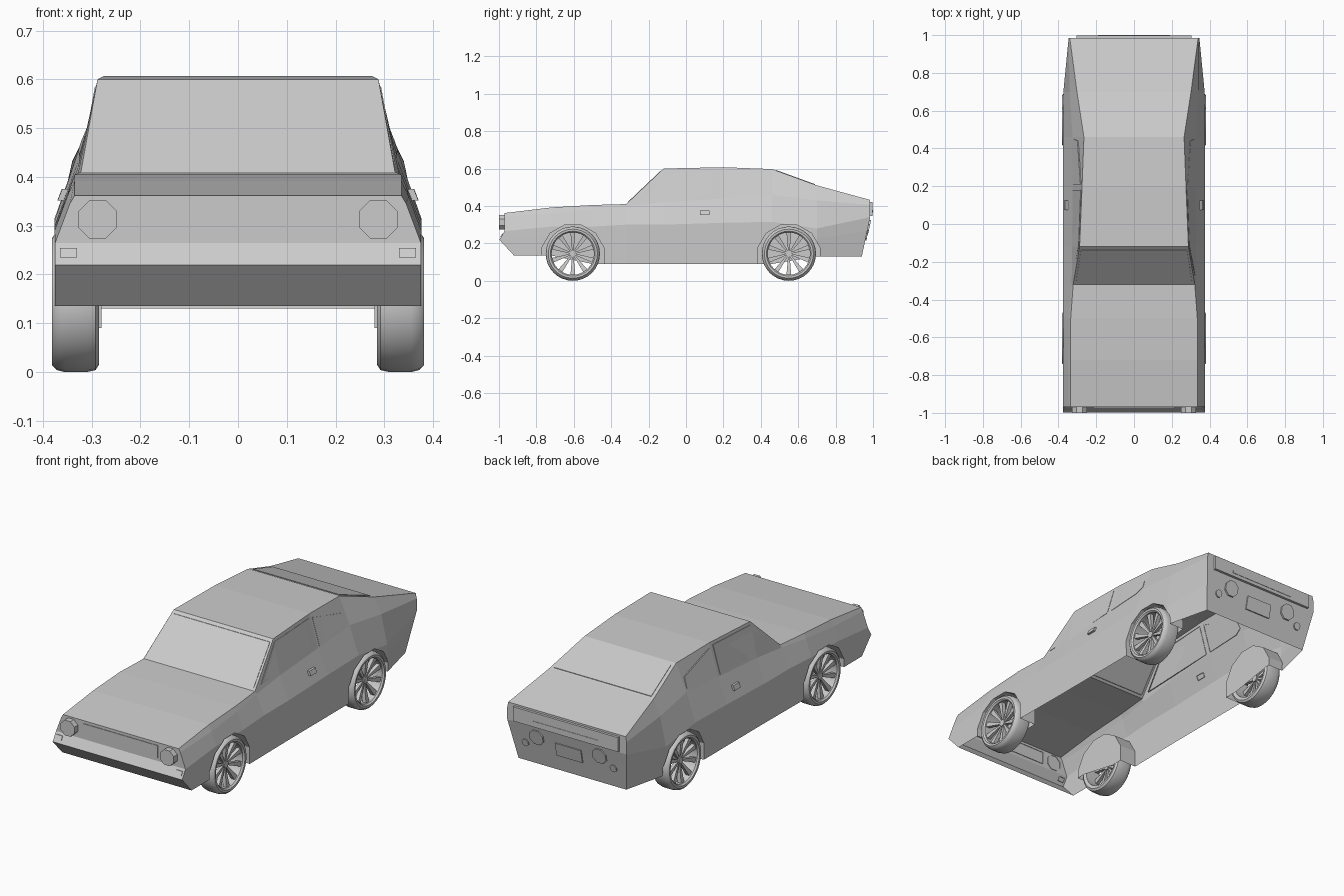
import bpy, bmesh
from math import sin, cos, pi
from mathutils import Vector, Matrix
from mathutils.bvhtree import BVHTree

if "Cube" in bpy.data.objects:
    bpy.data.objects.remove(bpy.data.objects["Cube"])


def make_object(name, bm, smooth=False, mirror=False):
    bmesh.ops.recalc_face_normals(bm, faces=bm.faces)
    mesh = bpy.data.meshes.new(name)
    bm.to_mesh(mesh)
    bm.free()
    ob = bpy.data.objects.new(name, mesh)
    bpy.context.collection.objects.link(ob)
    if smooth:
        bpy.ops.object.select_all(action='DESELECT')
        ob.select_set(True)
        bpy.context.view_layer.objects.active = ob
        bpy.ops.object.shade_smooth_by_angle(angle=0.7)
    if mirror:
        ob.modifiers.new("mirror", 'MIRROR')
    return ob


def bridge(bm, a, b, closed=True):
    n = len(a)
    for i in range(n if closed else n - 1):
        j = (i + 1) % n
        bm.faces.new((a[i], a[j], b[j], b[i]))


# Body cross-sections: y, then (x, z) of top edge, belt, fold and sill
sections = [
    (-0.97, .335, .362, .345, .345, .375, .265, .375, .135),
    (-0.72, .335, .392, .350, .360, .376, .290, .376, .135),
    (-0.50, .335, .405, .345, .380, .376, .290, .376, .090),
    (-0.32, .322, .410, .330, .398, .376, .300, .374, .090),
    (-0.12, .288, .600, .328, .420, .376, .300, .372, .090),
    (0.20, .275, .607, .325, .440, .376, .310, .372, .090),
    (0.46, .265, .597, .325, .460, .376, .315, .372, .090),
    (0.70, .302, .510, .340, .430, .374, .280, .370, .130),
    (0.985, .340, .432, .346, .405, .346, .340, .312, .130),
]
bm = bmesh.new()
rings = []
for k, (y, xt, zt, xm, zm, xf, zf, xb, zb) in enumerate(sections):
    t = 0.35
    low = Vector((xf + (xb - xf) * t, y, zf + (zb - zf) * t))
    sill = Vector((xb, y, zb))
    if k == 0:                      # bumper point and chin
        low.y, sill.y = -0.998, -0.92
    if k == len(sections) - 1:      # tail leans in
        low.y, sill.y = 0.969, 0.94
    half = [Vector((xt, y, zt)), Vector((xm, y, zm)), Vector((xf, y, zf)), low, sill]
    right = [bm.verts.new(p) for p in half]
    left = [bm.verts.new((-p.x, p.y, p.z)) for p in half]
    rings.append((right, left))
loops = [r + l[::-1] for r, l in rings]
for a, b in zip(loops, loops[1:]):
    bridge(bm, a, b)
for r, l in (rings[0], rings[-1]):
    bridge(bm, r, l, closed=False)
body = make_object("body_shell", bm)

# Wheel wells cut from the solid body, then the floor is opened
WHEELS = (-0.605, 0.55)
bm = bmesh.new()
for y in WHEELS:
    for s in (-1, 1):
        m = (Matrix.Translation((s * 0.38, y, 0.132)) @ Matrix.Rotation(pi / 2, 4, 'Y')
             @ Matrix.Rotation(pi / 12, 4, 'Z'))
        bmesh.ops.create_cone(bm, cap_ends=True, segments=12, radius1=0.172,
                              radius2=0.172, depth=0.2, matrix=m)
cutter = make_object("well_cutter", bm)
cutter.hide_render = True
mod = body.modifiers.new("wells", 'BOOLEAN')
mod.operation, mod.solver, mod.object = 'DIFFERENCE', 'EXACT', cutter
deps = bpy.context.evaluated_depsgraph_get()
cut = bpy.data.meshes.new_from_object(body.evaluated_get(deps))
body.modifiers.clear()
body.data = cut
bpy.data.objects.remove(cutter)
bm = bmesh.new()
bm.from_mesh(cut)
floor = [f for f in bm.faces if f.normal.z < -0.9 and f.calc_center_median().z < 0.16]
bmesh.ops.delete(bm, geom=floor, context='FACES')
bm.to_mesh(cut)
tree = BVHTree.FromBMesh(bm)
bm.free()

# Panels projected on the body from one direction
VIEWS = {
    'front': (lambda a, b: (a, -2, b), Vector((0, 1, 0))),
    'back': (lambda a, b: (a, 2, b), Vector((0, -1, 0))),
    'side': (lambda a, b: (2, a, b), Vector((-1, 0, 0))),
    'top': (lambda a, b: (a, b, 2), Vector((0, 0, -1))),
}


def panel(name, pts, view, height=0.003, mirror=False):
    start, d = VIEWS[view]
    bm = bmesh.new()
    outer, inner = [], []
    for a, b in pts:
        hit = tree.ray_cast(Vector(start(a, b)), d)[0]
        if hit is None:
            continue
        outer.append(bm.verts.new(hit - d * height))
        inner.append(bm.verts.new(hit + d * 0.003))
    bm.faces.new(outer)
    bridge(bm, outer, inner)
    return make_object(name, bm, mirror=mirror)


def rect(x0, x1, z0, z1):
    return [(x0, z0), (x1, z0), (x1, z1), (x0, z1)]


def disc(x, z, r, n=8):
    return [(x + r * cos((i + .5) * 2 * pi / n), z + r * sin((i + .5) * 2 * pi / n))
            for i in range(n)]


# Glass
panel("windshield", [(-.308, .42), (.308, .42), (.28, .587), (-.28, .587)], 'front')
panel("rear_window", [(-.25, .48), (.25, .48), (.282, .69), (-.282, .69)], 'top')
panel("door_window", [(-.27, .425), (-.115, .585), (.18, .59), (.18, .445)], 'side', .002, True)
panel("quarter_window", [(.21, .585), (.44, .525), (.45, .475), (.41, .455), (.21, .445)],
      'side', .002, True)

# Front and side fittings
panel("grille", rect(-.215, .215, .281, .347), 'front')
panel("headlight", disc(.288, .313, .043), 'front', .03, True)
panel("indicator", rect(.33, .365, .235, .254), 'front', .004, True)
panel("door_handle", rect(.075, .125, .352, .375), 'side', .012, True)

# Tail fittings
panel("tail_panel", rect(-.305, .305, .347, .422), 'back', .013)
panel("tail_strip", rect(-.19, .19, .365, .378), 'back', .015)
panel("tail_light", disc(.182, .285, .042), 'back', .008, True)
panel("reverse_light", disc(.255, .235, .02), 'back', .006, True)
panel("plate_panel", rect(-.075, .075, .215, .285), 'back', .006)

# Wheels: lathed tyre and rim, ten tapered spokes, hub
TYRE = [(.113, .290), (.130, .285), (.141, .292), (.145, .310), (.145, .355),
        (.141, .372), (.131, .381), (.120, .380), (.113, .372)]


def ring_points(bm, r, x, y, n=32):
    return [bm.verts.new((x, y + r * cos(i * 2 * pi / n), .145 + r * sin(i * 2 * pi / n)))
            for i in range(n)]


for place, y in zip(("front", "rear"), WHEELS):
    bm = bmesh.new()
    loops = [ring_points(bm, r, x, y) for r, x in TYRE]
    for a, b in zip(loops, loops[1:] + loops[:1]):
        bridge(bm, a, b)
    make_object(place + "_tyre", bm, True, True)

    bm = bmesh.new()
    for i in range(10):
        a = (i + .5) * pi / 5
        u, v = Vector((0, cos(a), sin(a))), Vector((0, -sin(a), cos(a)))
        c = Vector((0, y, .145))
        ends = []
        for r, w, x0, x1 in ((.012, .004, .335, .350), (.115, .013, .345, .366)):
            ends.append([bm.verts.new(c + u * r + v * s * w + Vector((x, 0, 0)))
                         for s, x in ((-1, x0), (1, x0), (1, x1), (-1, x1))])
        bridge(bm, *ends)
    hub = [ring_points(bm, .018, x, y, 10) for x in (.325, .356)]
    bridge(bm, *hub)
    for h in hub:
        bm.faces.new(h)
    make_object(place + "_rim_spokes", bm, mirror=True)
